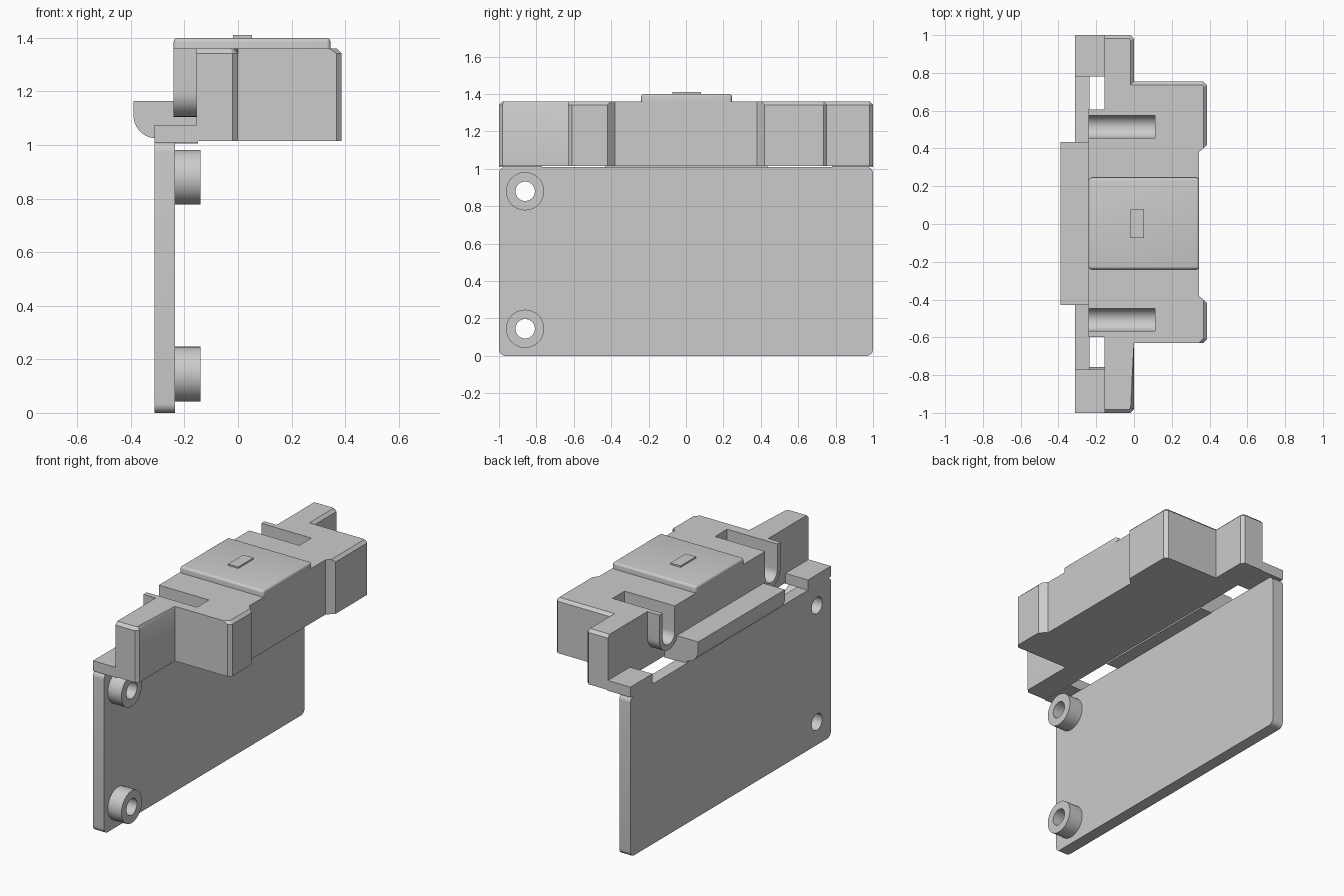
import bpy, bmesh, math
from mathutils import Vector

if "Cube" in bpy.data.objects:
    bpy.data.objects.remove(bpy.data.objects["Cube"])

grey = bpy.data.materials.new("plain_grey")
grey.diffuse_color = (0.6, 0.6, 0.6, 1)
grey.use_nodes = True
grey.node_tree.nodes["Principled BSDF"].inputs["Base Color"].default_value = grey.diffuse_color


def finish(name, bm):
    bmesh.ops.recalc_face_normals(bm, faces=bm.faces)
    me = bpy.data.meshes.new(name)
    bm.to_mesh(me)
    bm.free()
    ob = bpy.data.objects.new(name, me)
    bpy.context.collection.objects.link(ob)
    me.materials.append(grey)
    return ob


def prism(pts, axis, lo, hi):
    """Extrude a 2D profile along x (pts = y,z), y (pts = x,z) or z (pts = x,y)."""
    bm = bmesh.new()
    vs = []
    for p in pts:
        c = list(p)
        c.insert(axis, lo)
        vs.append(bm.verts.new(c))
    f = bm.faces.new(vs)
    move = Vector((0, 0, 0))
    move[axis] = hi - lo
    new = bmesh.ops.extrude_face_region(bm, geom=[f])["geom"]
    bmesh.ops.translate(bm, vec=move, verts=[g for g in new if isinstance(g, bmesh.types.BMVert)])
    return bm


def box(x0, x1, y0, y1, z0, z1):
    return prism([(x0, y0), (x1, y0), (x1, y1), (x0, y1)], 2, z0, z1)


def arc(cx, cy, r, a0, a1, n):
    return [(cx + r * math.cos(math.radians(a0 + (a1 - a0) * i / n)),
             cy + r * math.sin(math.radians(a0 + (a1 - a0) * i / n))) for i in range(n + 1)]


def boolean(ob, cutter, op):
    m = ob.modifiers.new("join", 'BOOLEAN')
    m.object, m.operation, m.solver = cutter, op, 'EXACT'
    bpy.context.view_layer.objects.active = ob
    bpy.ops.object.modifier_apply(modifier=m.name)
    bpy.data.objects.remove(cutter)


def smooth(ob):
    bpy.ops.object.select_all(action='DESELECT')
    ob.select_set(True)
    bpy.context.view_layer.objects.active = ob
    bpy.ops.object.shade_smooth_by_angle(angle=math.radians(30))


# Upright plate with rounded corners
R = 0.035
outline = []
for cy, cz, a in ((1 - R, R, -90), (1 - R, 1.01 - R, 0), (R - 1, 1.01 - R, 90), (R - 1, R, 180)):
    outline += arc(cy, cz, R, a, a + 90, 6)
plate = finish("mounting_plate", prism(outline, 0, -0.312, -0.235))

# Screw bosses joined to the plate, with through holes
for z in (0.88, 0.145):
    boss = finish("boss", prism(arc(-0.86, z, 0.102, 0, 352.5, 47), 0, -0.26, -0.14))
    boolean(plate, boss, 'UNION')
    hole = finish("hole", prism(arc(-0.86, z, 0.052, 0, 352.5, 47), 0, -0.4, 0))
    boolean(plate, hole, 'DIFFERENCE')
smooth(plate)

# Housing: stepped outline with chamfered vertical corners
c = 0.02
bm = prism([(-0.155, 1), (-c, 1), (0, 1 - c), (0, 0.755), (0.387 - c, 0.755), (0.387, 0.755 - c),
            (0.387, 0.42), (0.345, 0.38), (0.345, -0.38), (0.387, -0.42), (0.387, -0.63 + c),
            (0.387 - c, -0.63), (0, -0.63), (0, -1 + c), (-c, -1), (-0.155, -1),
            (-0.155, -0.43), (-0.24, -0.43), (-0.24, 0.435), (-0.155, 0.435)], 2, 1.015, 1.36)


def chamfered(e):
    a, b = (v.co for v in e.verts)
    if min(a.z, b.z) < 1.3:
        return False
    m = (a + b) / 2
    return abs(m.y) > 0.98 or m.x > 0.37 or (abs(m.x) < 0.001 and abs(m.y) > 0.7) \
        or (m.y > 0.74 and m.x > 0.1)


bmesh.ops.bevel(bm, geom=[e for e in bm.edges if chamfered(e)], offset=c * 0.9,
                segments=1, affect='EDGES')
housing = finish("housing", bm)

# Round-bottomed sockets at the open side, hollowed by U-shaped channels
for y in (-0.507, 0.515):
    def u_shape(r, bottom, top):
        return [(y + r, top), (y - r, top)] + arc(y, bottom + r, r, 180, 360, 20)
    boolean(housing, finish("socket", prism(u_shape(0.092, 1.105, 1.36), 0, -0.24, -0.1)), 'UNION')
    boolean(housing, finish("channel", prism(u_shape(0.06, 1.14, 1.5), 0, -0.4, 0.11)), 'DIFFERENCE')
smooth(housing)

# Low flanges that rest on the plate ends
finish("flange_back", box(-0.312, -0.15, 0.78, 1, 1.01, 1.075))
finish("flange_front", box(-0.312, -0.15, -1, -0.77, 1.01, 1.075))

# Lip with a rounded lower edge, and the web joining it to the plate
lip = finish("lip", prism([(-0.23, 1.165), (-0.39, 1.165)] + arc(-0.305, 1.11, 0.085, 180, 270, 12)
                          + [(-0.23, 1.025)], 1, -0.43, 0.435))
smooth(lip)
finish("web", box(-0.312, -0.15, -0.43, 0.435, 1.005, 1.03))

# Raised lid with rounded edges
bm = box(-0.24, 0.345, -0.24, 0.245, 1.35, 1.4)
bmesh.ops.bevel(bm, geom=[e for e in bm.edges if max(v.co.z for v in e.verts) > 1.39],
                offset=0.015, segments=4, profile=0.5, affect='EDGES')
smooth(finish("lid", bm))

# Small button on the lid
finish("button", box(-0.018, 0.053, -0.073, 0.08, 1.39, 1.41))
